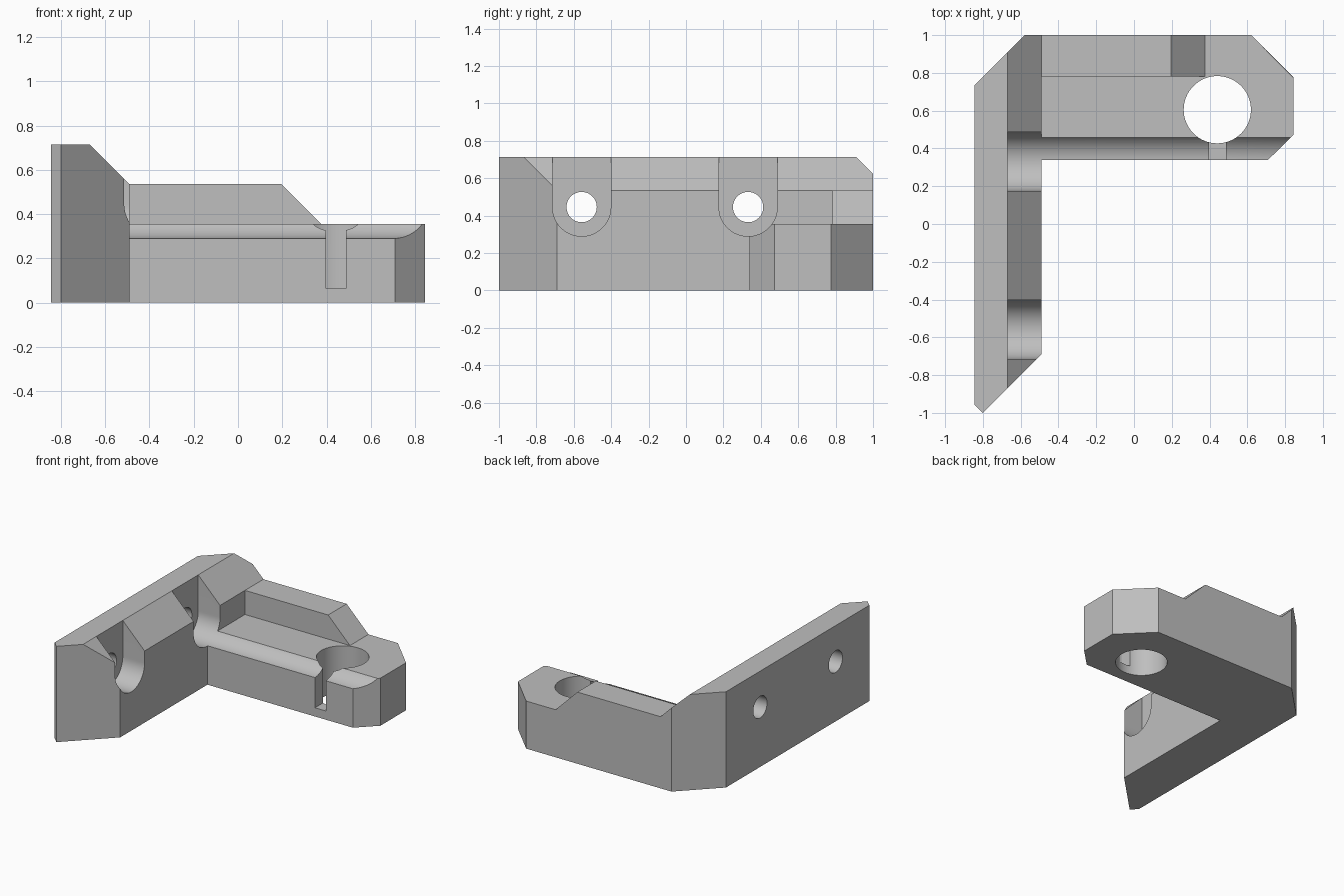
import bpy, bmesh, math
from mathutils import Vector

cube = bpy.data.objects.get("Cube")
if cube:
    bpy.data.objects.remove(cube, do_unlink=True)

grey = bpy.data.materials.new("plain grey")
grey.use_nodes = True
colour = (0.52, 0.52, 0.52, 1)
grey.diffuse_color = colour
grey.node_tree.nodes["Principled BSDF"].inputs["Base Color"].default_value = colour


def prism(name, outline, axis, start, end):
    """Extrude a 2D outline along x, y or z."""
    def place(a, b, c):
        return {"x": (c, a, b), "y": (a, c, b), "z": (a, b, c)}[axis]

    bm = bmesh.new()
    face = bm.faces.new([bm.verts.new(place(a, b, start)) for a, b in outline])
    extruded = bmesh.ops.extrude_face_region(bm, geom=[face])["geom"]
    moved = [g for g in extruded if isinstance(g, bmesh.types.BMVert)]
    bmesh.ops.translate(bm, verts=moved, vec=Vector(place(0, 0, end - start)))
    bmesh.ops.recalc_face_normals(bm, faces=bm.faces)
    mesh = bpy.data.meshes.new(name)
    bm.to_mesh(mesh)
    bm.free()
    mesh.materials.append(grey)
    obj = bpy.data.objects.new(name, mesh)
    bpy.context.collection.objects.link(obj)
    return obj


def arc(a, b, radius, begin, finish, steps):
    return [(a + radius * math.cos(begin + (finish - begin) * i / steps),
             b + radius * math.sin(begin + (finish - begin) * i / steps))
            for i in range(steps + 1)]


def circle(a, b, radius, steps=64):
    return arc(a, b, radius, 0, math.tau, steps)[:-1]


def combine(target, tool, operation="DIFFERENCE"):
    tool.hide_render = True
    mod = target.modifiers.new(operation.lower(), "BOOLEAN")
    mod.operation = operation
    mod.solver = "EXACT"
    mod.object = tool
    bpy.context.view_layer.objects.active = target
    bpy.ops.object.modifier_apply(modifier=mod.name)
    bpy.data.objects.remove(tool, do_unlink=True)


LEFT, RIGHT, WALL_X = -0.845, 0.845, -0.49
TOP, RIM_TOP, ARM_TOP = 0.715, 0.535, 0.355

# L-shaped plan with chamfered corners
plan = [(LEFT, -0.955), (-0.80, -1), (WALL_X, -0.69), (WALL_X, 0.34),
        (0.71, 0.34), (RIGHT, 0.472), (RIGHT, 0.775), (0.62, 1),
        (-0.58, 1), (LEFT, 0.735)]
bracket = prism("corner_bracket", plan, "z", 0, 0.9)

# Front silhouette: sloped wall, raised rim and ramp down to the arm
silhouette = [(-1, -0.1), (1, -0.1), (1, ARM_TOP), (0.377, ARM_TOP),
              (0.197, RIM_TOP), (WALL_X, RIM_TOP), (-0.67, TOP), (-1, TOP)]
combine(bracket, prism("silhouette", silhouette, "y", -1.2, 1.2), "INTERSECT")

# Step in front of the rim
step = [(WALL_X, -0.5), (1, -0.5), (1, 0.782), (WALL_X, 0.782)]
combine(bracket, prism("step_cutter", step, "z", ARM_TOP, 1))

# Screw recesses (the rear one also forms the cove along the arm) and holes
SCREW_Z, RECESS_R = 0.446, 0.156
for y in (-0.558, 0.332):
    slot = arc(y, SCREW_Z, RECESS_R, math.pi, math.tau, 32)
    slot += [(y + RECESS_R, 1), (y - RECESS_R, 1)]
    combine(bracket, prism("recess_cutter", slot, "x", -0.67, 1.2))
    hole = circle(y, SCREW_Z, 0.081, 48)
    combine(bracket, prism("screw_hole_cutter", hole, "x", -1.1, -0.5))

# Round socket through the arm, with a slit to the front
combine(bracket, prism("socket_cutter", circle(0.441, 0.605, 0.178), "z", -0.2, 1))
slit = [(0.398, 0.2), (0.487, 0.2), (0.487, 0.55), (0.398, 0.55)]
combine(bracket, prism("slit_cutter", slit, "z", 0.065, 1))

bpy.ops.object.select_all(action="DESELECT")
bracket.select_set(True)
bpy.context.view_layer.objects.active = bracket
bpy.ops.object.shade_smooth_by_angle(angle=math.radians(25))
